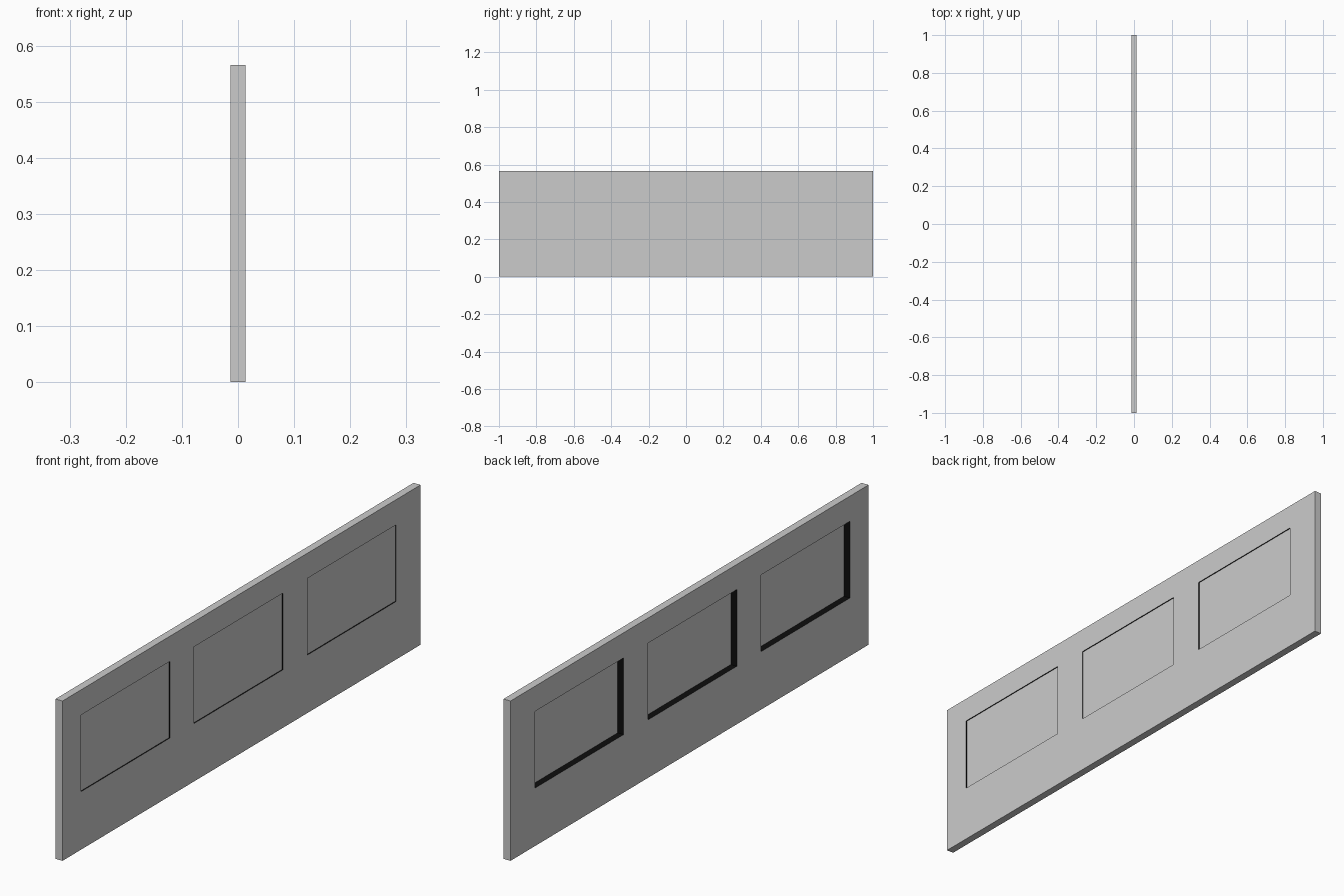
import bpy, bmesh
from mathutils import Vector

if "Cube" in bpy.data.objects:
    bpy.data.objects.remove(bpy.data.objects["Cube"])

HALF_T = 0.0137          # half thickness of the wall
HEIGHT = 0.565
Z0, Z1 = 0.205, 0.476    # window sill and head
WIN_W = 0.496
CENTRES = [-0.648, -0.016, 0.616]
PANE_X = 0.0098          # panes sit close to the +x side

black = bpy.data.materials.new("black_seal")
black.diffuse_color = (0.004, 0.004, 0.004, 1)
black.use_nodes = True
black.node_tree.nodes["Principled BSDF"].inputs["Base Color"].default_value = black.diffuse_color
grey = bpy.data.materials.new("grey_panel")
grey.diffuse_color = (0.8, 0.8, 0.8, 1)
grey.use_nodes = True
grey.node_tree.nodes["Principled BSDF"].inputs["Base Color"].default_value = grey.diffuse_color


def finish(bm, name, mats=()):
    bmesh.ops.recalc_face_normals(bm, faces=bm.faces)
    me = bpy.data.meshes.new(name)
    bm.to_mesh(me)
    bm.free()
    for m in mats:
        me.materials.append(m)
    ob = bpy.data.objects.new(name, me)
    bpy.context.collection.objects.link(ob)
    return ob


# Wall panel: a grid of cells with the window cells left out, then extruded
ys = [-1.0]
for c in CENTRES:
    ys += [c - WIN_W / 2, c + WIN_W / 2]
ys.append(1.0)
zs = [0, Z0, Z1, HEIGHT]

bm = bmesh.new()
verts = [[bm.verts.new((-HALF_T, y, z)) for z in zs] for y in ys]
for i in range(len(ys) - 1):
    for j in range(3):
        if j == 1 and i % 2 == 1:
            continue
        bm.faces.new((verts[i][j], verts[i + 1][j],
                      verts[i + 1][j + 1], verts[i][j + 1]))
ext = bmesh.ops.extrude_face_region(bm, geom=bm.faces[:], use_keep_orig=True)
new = [g for g in ext["geom"] if isinstance(g, bmesh.types.BMVert)]
bmesh.ops.translate(bm, verts=new, vec=Vector((2 * HALF_T, 0, 0)))

# Window reveals get the black seal
for f in bm.faces:
    m = f.calc_center_median()
    if abs(m.x) < 1e-4 and abs(m.y) < 0.99 and 0.01 < m.z < HEIGHT - 0.01:
        f.material_index = 1
finish(bm, "wall_panel", (grey, black))

# Window panes: thin sheets filling each opening
for k, c in enumerate(CENTRES):
    bm = bmesh.new()
    bmesh.ops.create_cube(bm, size=1)
    bmesh.ops.scale(bm, verts=bm.verts, vec=(0.0006, WIN_W, Z1 - Z0))
    bmesh.ops.translate(bm, verts=bm.verts, vec=(PANE_X, c, (Z0 + Z1) / 2))
    finish(bm, f"window_pane_{k + 1}", (grey,))
